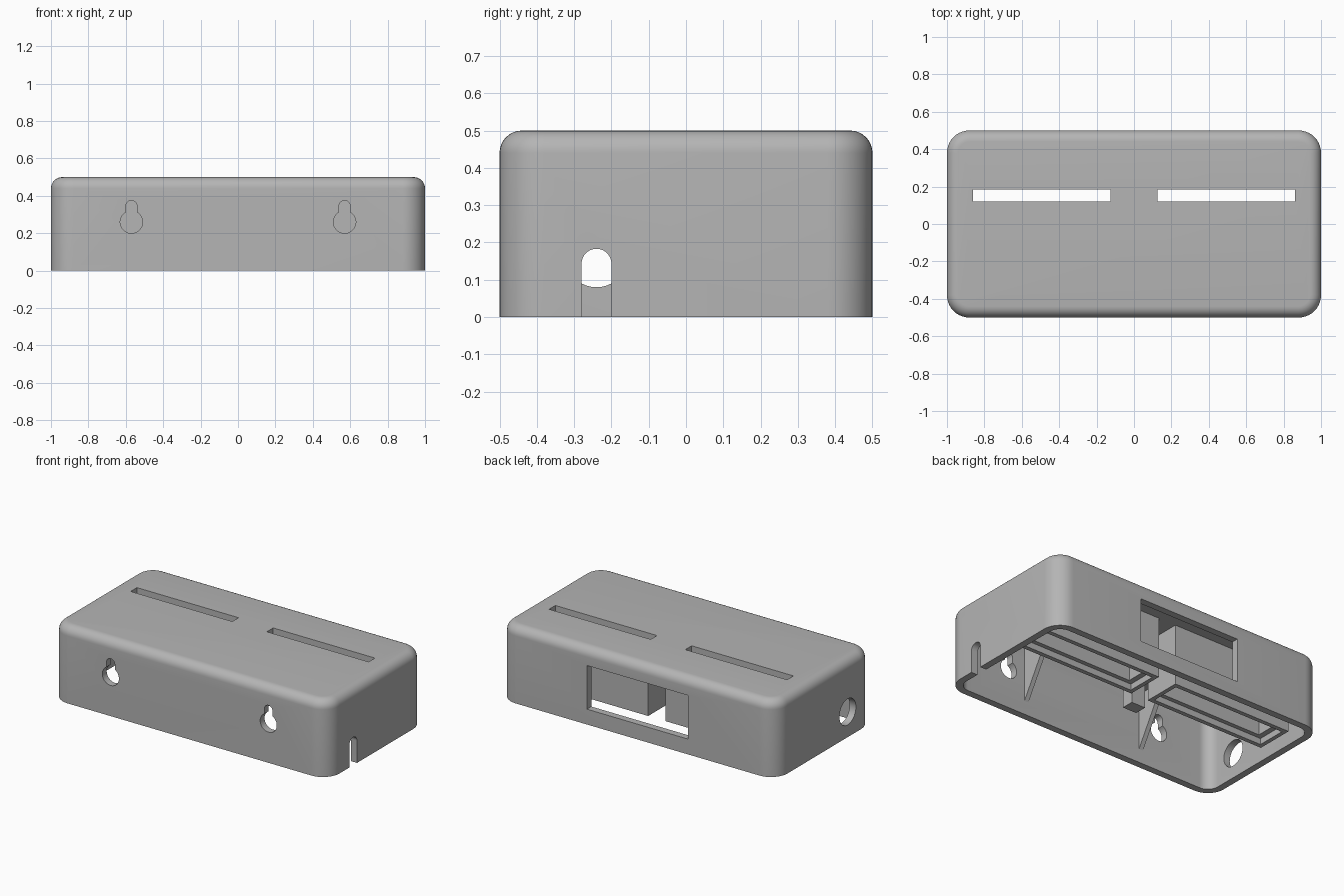
import bpy, bmesh, math
from mathutils import Vector

old = bpy.data.objects.get("Cube")
if old:
    bpy.data.objects.remove(old, do_unlink=True)

WALL = 0.045

grey = bpy.data.materials.new("plain grey")
grey.use_nodes = True
colour = (0.46, 0.46, 0.46, 1)
grey.diffuse_color = colour
grey.node_tree.nodes["Principled BSDF"].inputs["Base Color"].default_value = colour


def finish(bm, name):
    bmesh.ops.recalc_face_normals(bm, faces=bm.faces[:])
    mesh = bpy.data.meshes.new(name)
    bm.to_mesh(mesh)
    bm.free()
    ob = bpy.data.objects.new(name, mesh)
    bpy.context.collection.objects.link(ob)
    mesh.materials.append(grey)
    return ob


def loft(name, low, high):
    """Solid between two rings of matching points."""
    bm = bmesh.new()
    a = [bm.verts.new(p) for p in low]
    b = [bm.verts.new(p) for p in high]
    bm.faces.new(a)
    bm.faces.new(b)
    for i in range(len(a)):
        j = (i + 1) % len(a)
        bm.faces.new((a[i], a[j], b[j], b[i]))
    return finish(bm, name)


def prism(name, pts, axis, lo, hi):
    """Extrude a 2D outline along an axis."""
    def ring(t):
        out = []
        for p in pts:
            v = list(p)
            v.insert("xyz".index(axis), t)
            out.append(Vector(v))
        return out
    return loft(name, ring(lo), ring(hi))


def rect(x0, x1, y0, y1):
    return [(x0, y0), (x1, y0), (x1, y1), (x0, y1)]


def box(name, x0, x1, y0, y1, z0, z1):
    return prism(name, rect(x0, x1, y0, y1), "z", z0, z1)


def arc(cx, cz, r, start, end, n=20):
    angles = [math.radians(start + (end - start) * i / n) for i in range(n + 1)]
    return [(cx + r * math.cos(a), cz + r * math.sin(a)) for a in angles]


def rounded_box(name, hx, hy, z0, z1, corner, rim):
    bm = bmesh.new()
    bmesh.ops.create_cube(bm, size=1)
    for v in bm.verts:
        v.co = (v.co.x * 2 * hx, v.co.y * 2 * hy, z0 if v.co.z < 0 else z1)
    upright = [e for e in bm.edges if abs(e.verts[0].co.z - e.verts[1].co.z) > 0.1]
    bmesh.ops.bevel(bm, geom=upright, offset=corner, segments=10, profile=0.5, affect='EDGES')
    if rim:
        top = [e for e in bm.edges if min(v.co.z for v in e.verts) > z1 - 0.001]
        bmesh.ops.bevel(bm, geom=top, offset=rim, segments=8, profile=0.5, affect='EDGES')
    return finish(bm, name)


def cut(target, cutter):
    cutter.hide_render = True
    mod = target.modifiers.new("cut", 'BOOLEAN')
    mod.operation = 'DIFFERENCE'
    mod.solver = 'EXACT'
    mod.object = cutter
    bpy.context.view_layer.objects.active = target
    bpy.ops.object.modifier_apply(modifier=mod.name)
    bpy.data.objects.remove(cutter, do_unlink=True)


# Hollow case, open underneath
case = rounded_box("case", 1, 0.5, 0, 0.5, 0.12, 0.06)
cut(case, rounded_box("cavity", 1 - WALL, 0.5 - WALL, -0.1, 0.5 - WALL, 0.12 - WALL, 0))

# Rear window, cable arch on the left, round hole on the right
cut(case, box("rear_window", -0.365, 0.365, 0.4, 0.6, 0.10, 0.385))
arch = [(-0.28, -0.1), (-0.20, -0.1)] + arc(-0.24, 0.143, 0.04, 0, 180)
cut(case, prism("cable_arch", arch, "x", 0.9, 1.1))
cut(case, prism("side_hole", arc(-0.24, 0.165, 0.085, 0, 360, 40)[:-1], "x", -1.1, -0.9))

for side in (-1, 1):
    label = "left" if side > 0 else "right"

    # Keyhole for wall mounting
    kx = 0.57 * side
    keyhole = arc(kx, 0.26, 0.06, 120, 420, 30) + arc(kx, 0.345, 0.03, 0, 180)
    cut(case, prism("keyhole", keyhole, "y", -0.6, -0.4))

    # Top slot
    x0, x1 = sorted((0.125 * side, 0.86 * side))
    cut(case, box("top_slot", x0, x1, 0.12, 0.185, 0.4, 0.6))

    # Chute below the slot, with a stepped mouth
    chute = box(label + "_chute", x0 - 0.062, x1 + 0.062, 0.05, 0.30, 0.06, 0.47)
    cut(chute, box("mouth", x0 - 0.035, x1 + 0.035, 0.078, 0.272, 0, 0.10))
    low = [Vector((x, y, 0.08)) for x, y in rect(x0, x1, 0.105, 0.245)]
    high = [Vector((x, y, 0.5)) for x, y in rect(x0, x1, 0.12, 0.185)]
    cut(chute, loft("funnel", low, high))

    # Triangular rib on the front wall
    rib = [(-0.47, 0.09), (-0.455, 0.09), (-0.23, 0.47), (-0.47, 0.47)]
    prism(label + "_rib", rib, "x", 0.435 * side - 0.015, 0.435 * side + 0.015)

# Post between the chutes
box("centre_post", -0.05, 0.05, -0.04, 0.04, 0.01, 0.47)

# Smooth the rounded case, keep cut edges sharp
bpy.ops.object.select_all(action='DESELECT')
case.select_set(True)
bpy.context.view_layer.objects.active = case
bpy.ops.object.shade_smooth_by_angle(angle=math.radians(30))
